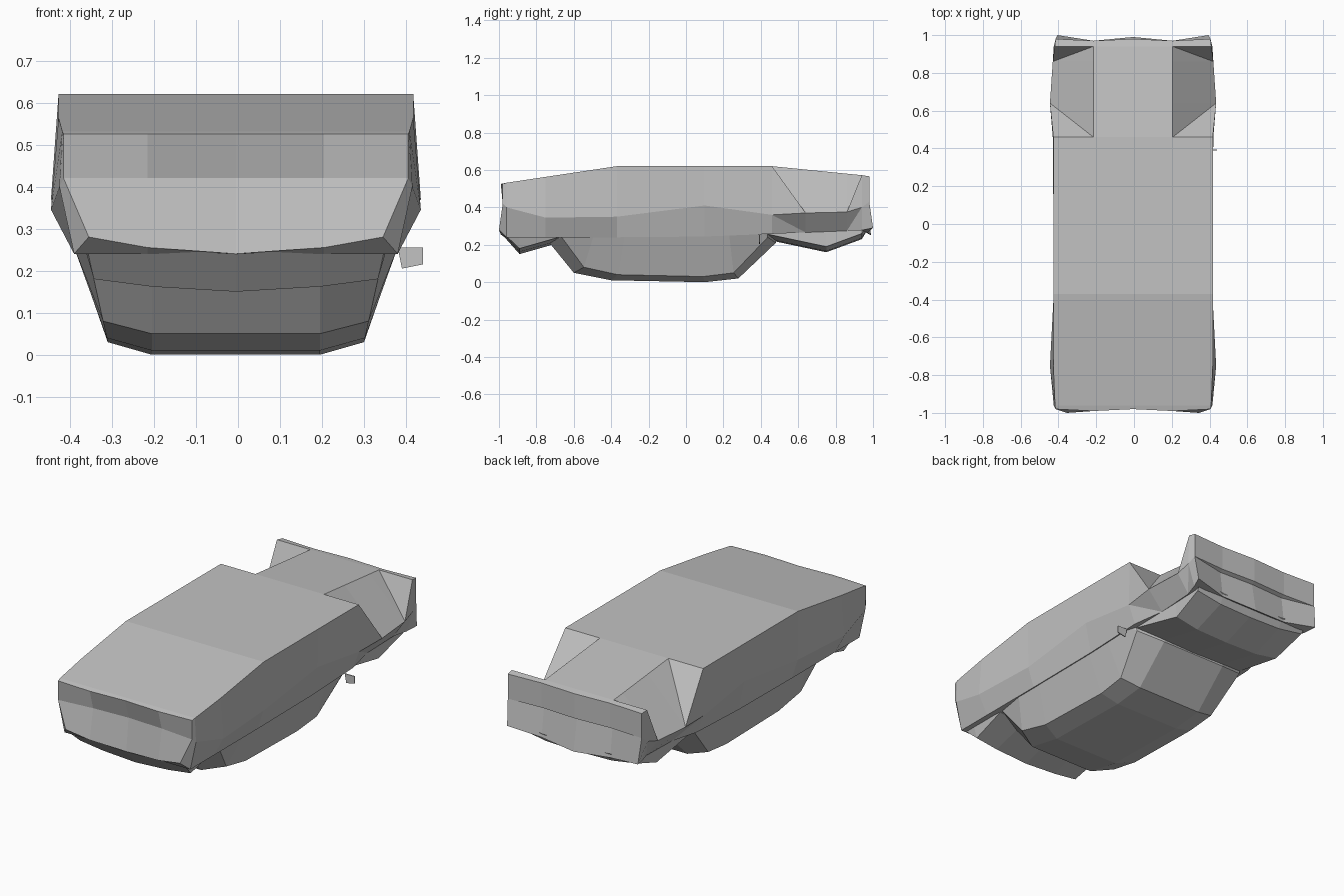
import bpy
import bmesh

cube = bpy.data.objects.get("Cube")
if cube:
    bpy.data.objects.remove(cube, do_unlink=True)

grey = bpy.data.materials.new("plain grey")
grey.use_nodes = True
colour = (0.54, 0.54, 0.54, 1)
grey.diffuse_color = colour
grey.node_tree.nodes["Principled BSDF"].inputs["Base Color"].default_value = colour

# The body sits slightly off centre, because only one side carries a mirror
centre = -0.005


def skin(mesh_data, rows, folds=None):
    """Join rows of points on the left half and mirror them; folds sets the diagonals."""
    folds = folds or {}
    for side in (1, -1):
        grid = [[mesh_data.verts.new((centre + side * x, y, z)) for x, y, z in row]
                for row in rows]
        for index, (near, far) in enumerate(zip(grid, grid[1:])):
            fold = folds.get(index)
            cells = zip(near, near[1:], far, far[1:])
            for near_in, near_out, far_in, far_out in cells:
                if fold == "rising":
                    mesh_data.faces.new((near_in, far_in, far_out))
                    mesh_data.faces.new((near_in, far_out, near_out))
                elif fold == "falling":
                    mesh_data.faces.new((near_in, far_in, near_out))
                    mesh_data.faces.new((near_out, far_in, far_out))
                else:
                    mesh_data.faces.new((near_in, far_in, far_out, near_out))


def finish(name, mesh_data):
    """Weld the halves and turn the mesh into a flat shaded object."""
    bmesh.ops.remove_doubles(mesh_data, verts=mesh_data.verts[:], dist=0.001)
    bmesh.ops.dissolve_degenerate(mesh_data, edges=mesh_data.edges[:], dist=0.001)
    bmesh.ops.recalc_face_normals(mesh_data, faces=mesh_data.faces[:])
    mesh = bpy.data.meshes.new(name)
    mesh_data.to_mesh(mesh)
    mesh_data.free()
    mesh.materials.append(grey)
    part = bpy.data.objects.new(name, mesh)
    bpy.context.collection.objects.link(part)


def deck_height(y):
    """Flat in the middle, falling gently to both ends."""
    return 0.62 - 0.15 * max(0, -0.37 - y) - 0.1 * max(0, y - 0.46)


def belt_height(y):
    return 0.24 + 0.04 * max(0, y)


def section(y, waist_height, waist_width=0.42, belt_width=0.385, notched=False):
    """Half section of the hull: deck, side edge, waist, belt and underside."""
    deck, belt = deck_height(y), belt_height(y)
    waist = (waist_width, y, waist_height)
    edge = waist if notched else (0.422 - 0.08 * max(0, abs(y) - 0.85), y, deck)
    return [(0, y, deck), (0.21, y, deck), edge, waist,
            (belt_width, y, belt), (0.21, y, belt), (0, y, belt)]


def end_panel(end, band_height, overhang, step, lip_height, lip_width, lip_middle):
    """Upper band, optional step, then a lower panel whose edge rises to the corners."""
    corner = 0.41
    top = deck_height(end)
    inner = end * (0.99 if end < 0 else 0.97)
    upper = [(0, end * 0.98, top), (0.21, inner, top), (corner, end * 0.98, top)]
    rim = (corner, end * 0.98, band_height)
    band = [(x, y - end * overhang, band_height) for x, y, z in upper[:2]] + [rim]
    ledge = [(x, y - end * step, z - step / 2) for x, y, z in band[:2]] + [rim]
    lip = [(0, end * lip_middle, lip_height), (0.21, inner, lip_height + 0.015),
           (lip_width, end, lip_height + 0.04)]
    return [upper, band, ledge, lip]


def end_section(panel):
    """Hull section that meets the rim of an end panel."""
    upper, band, ledge, lip = panel
    return upper + [band[-1]] + lip[::-1]


def tub(name, path, rim_width, pull, rise):
    """Shallow shape hung below the hull: flat base, angled corner, flared side."""
    rows = []
    for y, z in path:
        corner = (0.305 + 0.22 * z, y * (1 + pull) / 2, z + 0.03)
        rim = (rim_width, y * pull, belt_height(y) + 0.015)
        rows.append([(0, y, z), (0.2, y, z + rise), corner, rim])
    shape = bmesh.new()
    skin(shape, rows)
    finish(name, shape)


# Hull with a sloping notch at each far corner of the deck
near_panel = end_panel(-1, band_height=0.42, overhang=0.03, step=0,
                       lip_height=0.24, lip_width=0.35, lip_middle=0.97)
far_panel = end_panel(1, band_height=0.43, overhang=0, step=0.02,
                      lip_height=0.25, lip_width=0.4, lip_middle=0.99)
sections = [
    end_section(near_panel),
    section(-0.96, 0.4),
    section(-0.75, 0.345, waist_width=0.44),
    section(-0.37, 0.35),
    section(0.1, 0.41),
    section(0.46, 0.36, waist_width=0.425),
    section(0.64, 0.37, waist_width=0.44, belt_width=0.35, notched=True),
    section(0.86, 0.375, waist_width=0.425, belt_width=0.355, notched=True),
    section(0.94, 0.4, belt_width=0.38),
    end_section(far_panel),
]
hull = bmesh.new()
skin(hull, sections, {5: "rising", 7: "falling"})
skin(hull, near_panel)
skin(hull, far_panel)
finish("hull", hull)

# Cabin and the two covers below the hull
tub("cabin", [(-0.73, 0.27), (-0.73, 0.21), (-0.6, 0.05), (-0.4, 0.01), (0.1, 0),
              (0.28, 0.02), (0.48, 0.21), (0.48, 0.27)],
    rim_width=0.385, pull=0.82, rise=0)
tub("far_cover", [(0.42, 0.23), (0.75, 0.16), (0.94, 0.23), (0.97, 0.28)],
    rim_width=0.35, pull=1, rise=0.005)
tub("near_cover", [(-0.97, 0.24), (-0.89, 0.15), (-0.68, 0.21), (-0.66, 0.27)],
    rim_width=0.36, pull=1, rise=0.012)

# Single small side mirror, a thin plate tapering downwards
mirror = bmesh.new()
outline = [(0.38, 0.255), (0.44, 0.255), (0.44, 0.215), (0.39, 0.205)]
plate = mirror.faces.new([mirror.verts.new((x, 0.39, z)) for x, z in outline])
grown = bmesh.ops.extrude_face_region(mirror, geom=[plate])
back = [item for item in grown["geom"] if isinstance(item, bmesh.types.BMVert)]
bmesh.ops.translate(mirror, vec=(0, 0.005, 0), verts=back)
finish("side_mirror", mirror)
